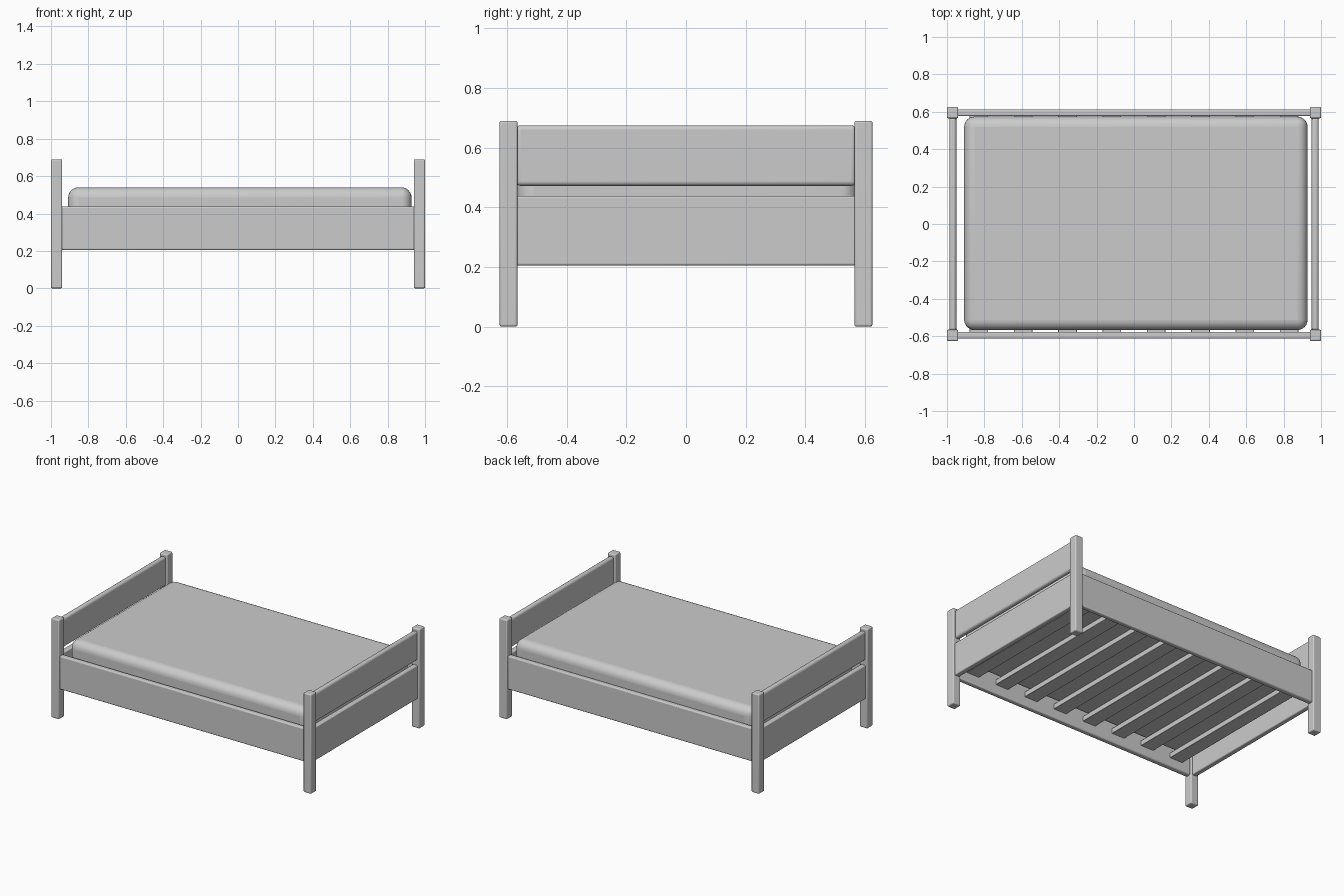
import bpy

if "Cube" in bpy.data.objects:
    bpy.data.objects.remove(bpy.data.objects["Cube"])


def box(name, x, y, z, bevel=0.0, segments=3):
    """Axis-aligned box from (min, max) ranges, with rounded edges."""
    bpy.ops.mesh.primitive_cube_add(size=1)
    ob = bpy.context.object
    ob.name = name
    size = [b - a for a, b in (x, y, z)]
    centre = [(a + b) / 2 for a, b in (x, y, z)]
    for v in ob.data.vertices:
        v.co = [v.co[i] * size[i] + centre[i] for i in range(3)]
    if bevel:
        mod = ob.modifiers.new("rounded_edges", 'BEVEL')
        mod.width = bevel
        mod.segments = segments
        bpy.ops.object.shade_smooth_by_angle()
    return ob


def span(a, b, side):
    """Mirror a range to the negative side when side is -1."""
    return (a, b) if side > 0 else (-b, -a)


# Corner posts
for sx, ex in ((-1, "head"), (1, "foot")):
    for sy, ey in ((-1, "front"), (1, "back")):
        box(f"{ex}_{ey}_post", span(0.94, 1.0, sx), span(0.565, 0.625, sy),
            (0, 0.69), 0.007)

# End panels: lower rail and upper board with rounder edges
for sx, ex in ((-1, "head"), (1, "foot")):
    x = span(0.95, 0.987, sx)
    box(f"{ex}_lower_panel", x, (-0.57, 0.57), (0.205, 0.438), 0.007)
    box(f"{ex}_upper_board", x, (-0.57, 0.57), (0.472, 0.675), 0.015, 4)

# Long side rails
for sy, ey in ((-1, "front"), (1, "back")):
    box(f"{ey}_side_rail", (-0.945, 0.945), span(0.577, 0.613, sy),
        (0.205, 0.437), 0.008)

# Slats under the mattress
for i in range(8):
    cx = (i - 3.5) * 0.237
    box(f"slat_{i + 1}", (cx - 0.05, cx + 0.05), (-0.58, 0.58),
        (0.27, 0.306), 0.003, 2)

# Mattress
box("mattress", (-0.908, 0.928), (-0.567, 0.574), (0.305, 0.54), 0.055, 6)
